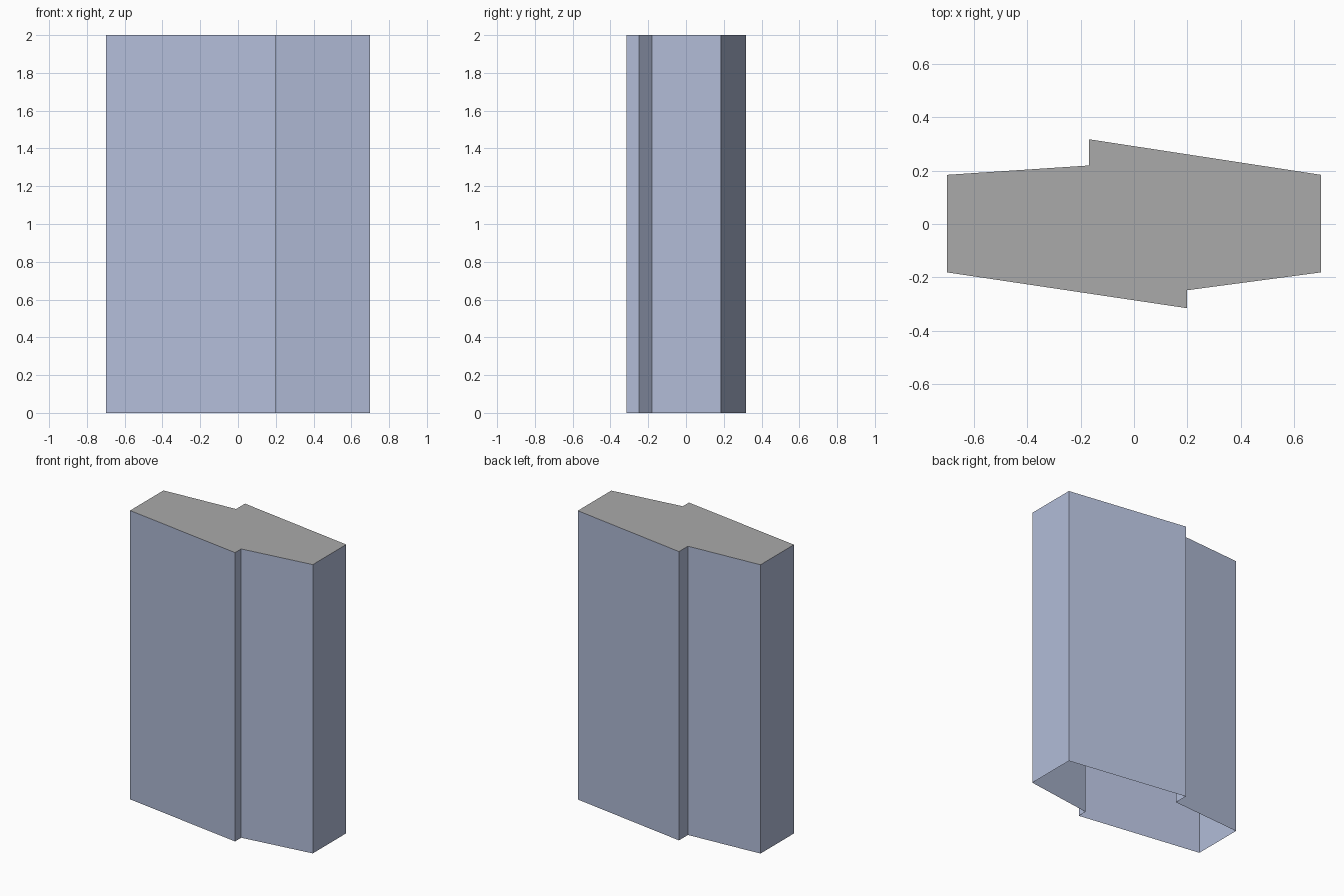
import bpy, bmesh

if "Cube" in bpy.data.objects:
    bpy.data.objects.remove(bpy.data.objects["Cube"])

HEIGHT = 2.0
# Plan outline, counter-clockwise, with one step on the front and one on the back
OUTLINE = [(-0.70, -0.181), (0.198, -0.315), (0.198, -0.248), (0.70, -0.181),
           (0.70, 0.184), (-0.168, 0.317), (-0.168, 0.219), (-0.70, 0.184)]


def make_material(name, rgb):
    mat = bpy.data.materials.new(name)
    mat.diffuse_color = (*rgb, 1.0)
    mat.use_nodes = True
    mat.node_tree.nodes["Principled BSDF"].inputs["Base Color"].default_value = mat.diffuse_color
    return mat


def make_object(name, bm, mat):
    mesh = bpy.data.meshes.new(name)
    bm.to_mesh(mesh)
    bm.free()
    mesh.materials.append(mat)
    obj = bpy.data.objects.new(name, mesh)
    bpy.context.collection.objects.link(obj)
    return obj


def make_cap(name, mat, z):
    """Flat cap following the outline at height z."""
    bm = bmesh.new()
    bm.faces.new([bm.verts.new((x, y, z)) for x, y in OUTLINE])
    return make_object(name, bm, mat)


# Dark cap and light cap lie on the top plane
make_cap("dark_cap", make_material("dark grey", (0.075, 0.075, 0.075)), HEIGHT)
make_cap("light_cap", make_material("light grey", (0.40, 0.40, 0.40)), HEIGHT + 5e-7)

# Walls: one flat quad per outline edge, open at the bottom
bm = bmesh.new()
low = [bm.verts.new((x, y, 0)) for x, y in OUTLINE]
high = [bm.verts.new((x, y, HEIGHT)) for x, y in OUTLINE]
for i in range(len(OUTLINE)):
    j = (i + 1) % len(OUTLINE)
    bm.faces.new((low[i], low[j], high[j], high[i]))
make_object("walls", bm, make_material("pale blue grey", (0.445, 0.505, 0.685)))
